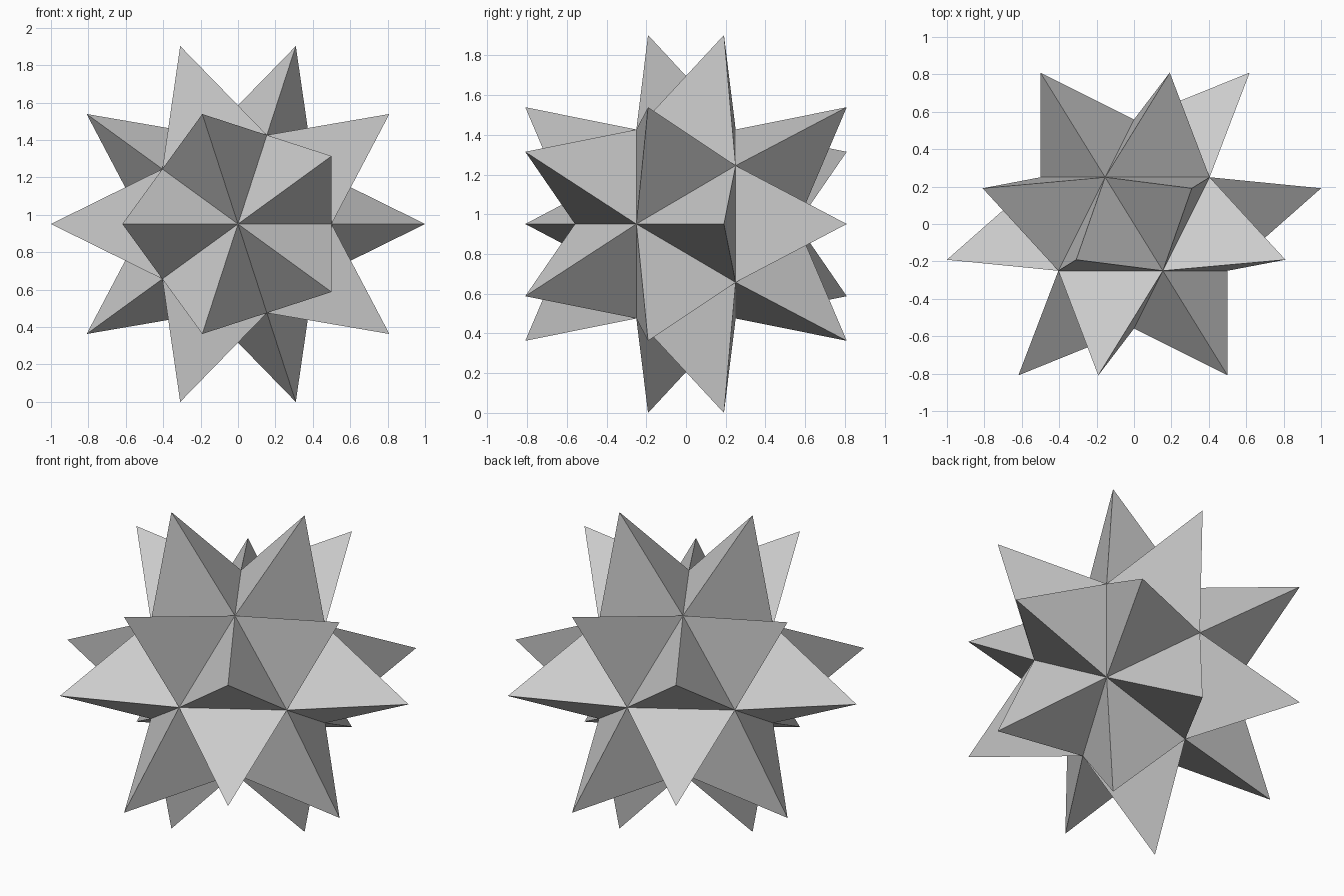
import bpy
import bmesh
from math import cos, sin, radians
from mathutils import Vector

if "Cube" in bpy.data.objects:
    bpy.data.objects.remove(bpy.data.objects["Cube"])

RING = 0.5            # radius of the core's five-point rings
TIP = 1.0184          # distance of every spike tip from the centre
CENTRE_Z = 0.951      # half the height, so the lowest tips touch the ground

# Icosahedral core with a five-fold axis along y
core = [Vector((0, s * RING * 5 ** 0.5 / 2, 0)) for s in (-1, 1)]
for y, start in ((-RING / 2, 0), (RING / 2, 36)):
    for k in range(5):
        a = radians(start + 72 * k)
        core.append(Vector((RING * cos(a), y, RING * sin(a))))

bm = bmesh.new()
for co in core:
    bm.verts.new(co)
bmesh.ops.convex_hull(bm, input=bm.verts[:])

# Raise a three-sided spike on each of the twenty faces
spikes = bmesh.ops.poke(bm, faces=bm.faces[:])
for v in spikes["verts"]:
    v.co = v.co.normalized() * TIP

bmesh.ops.translate(bm, verts=bm.verts[:], vec=(0, 0, CENTRE_Z))
bmesh.ops.recalc_face_normals(bm, faces=bm.faces[:])

# Flat-shaded star
mesh = bpy.data.meshes.new("spiked_star")
bm.to_mesh(mesh)
bm.free()
star = bpy.data.objects.new("spiked_star", mesh)
bpy.context.collection.objects.link(star)
